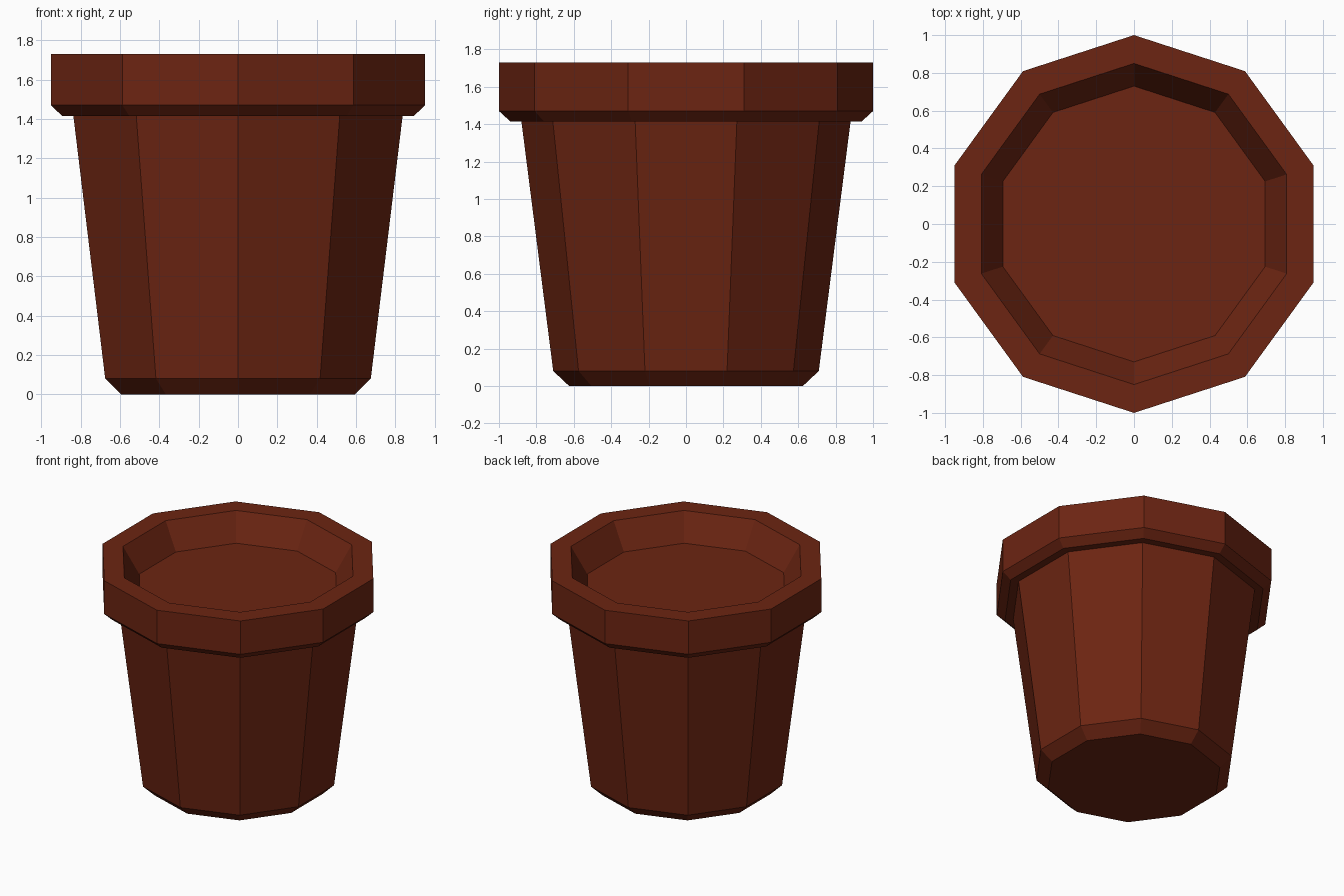
import bpy
import bmesh
from math import cos, sin, tau

SIDES = 10

cube = bpy.data.objects.get("Cube")
if cube:
    bpy.data.objects.remove(cube, do_unlink=True)

terracotta = bpy.data.materials.new("terracotta")
terracotta.use_nodes = True
colour = (0.15, 0.018, 0.006, 1)
terracotta.diffuse_color = colour
terracotta.node_tree.nodes["Principled BSDF"].inputs["Base Color"].default_value = colour


def lathe(name, profile, material):
    """Sweep (radius, height) points round z, capping both ends."""
    bm = bmesh.new()
    rings = []
    for radius, z in profile:
        ring = []
        for i in range(SIDES):
            angle = tau * (i / SIDES + 0.25)
            ring.append(bm.verts.new((radius * cos(angle), radius * sin(angle), z)))
        rings.append(ring)
    for low, high in zip(rings, rings[1:]):
        for i in range(SIDES):
            j = (i + 1) % SIDES
            bm.faces.new((low[i], low[j], high[j], high[i]))
    bm.faces.new(rings[0][::-1])
    bm.faces.new(rings[-1])
    mesh = bpy.data.meshes.new(name)
    bm.to_mesh(mesh)
    bm.free()
    mesh.materials.append(material)
    obj = bpy.data.objects.new(name, mesh)
    bpy.context.collection.objects.link(obj)
    return obj


# Bevelled base, tapered wall, overhanging rim, then down to the recessed floor
lathe("flower_pot", [
    (0.625, 0), (0.71, 0.08),
    (0.88, 1.415), (0.94, 1.415),
    (1, 1.47), (1, 1.73),
    (0.85, 1.73), (0.73, 1.53),
], terracotta)
